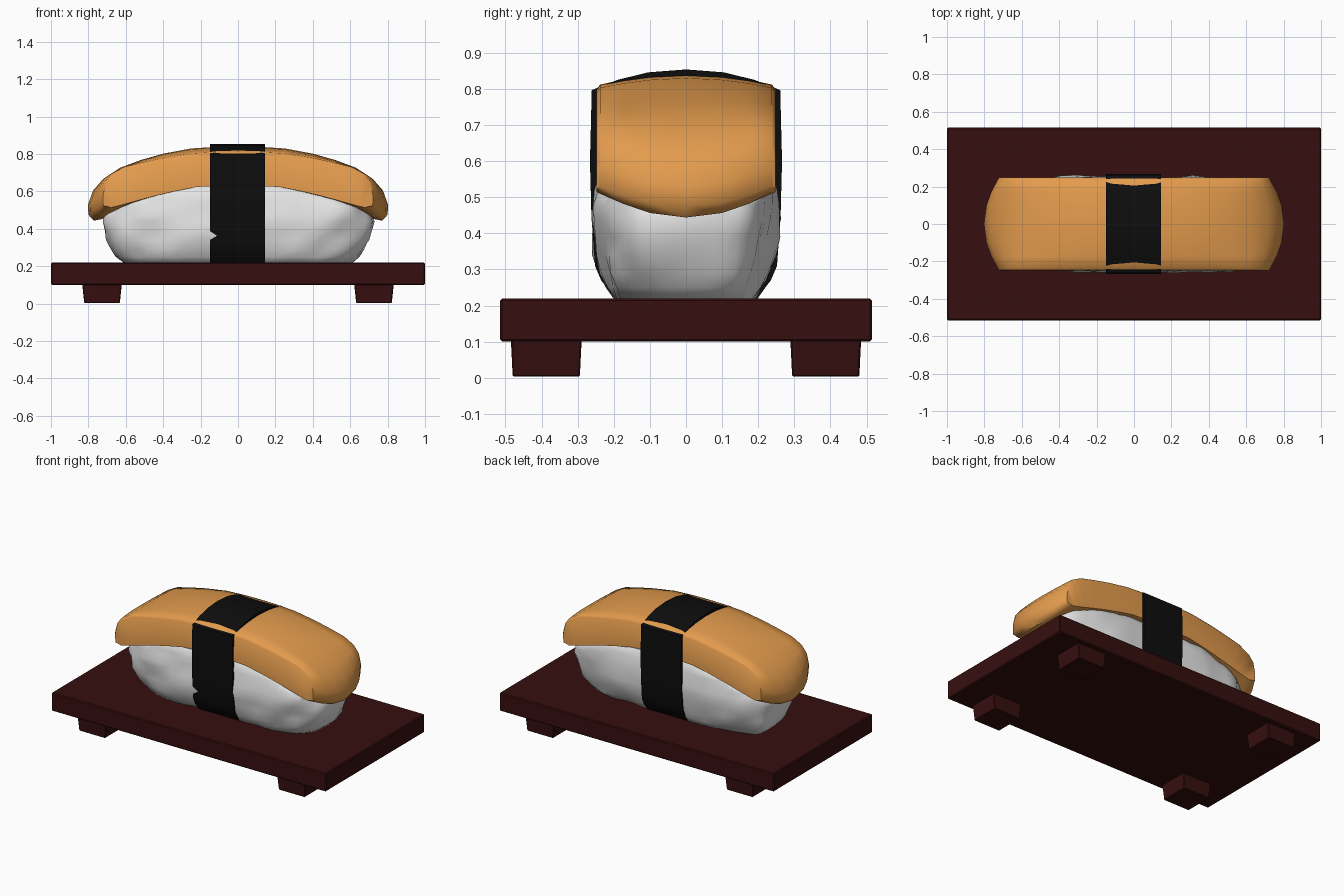
import bpy, bmesh, math
from mathutils import Vector, noise

if "Cube" in bpy.data.objects:
    bpy.data.objects.remove(bpy.data.objects["Cube"])


def material(name, rgb):
    m = bpy.data.materials.new(name)
    m.diffuse_color = (*rgb, 1)
    m.use_nodes = True
    m.node_tree.nodes["Principled BSDF"].inputs["Base Color"].default_value = m.diffuse_color
    return m


WOOD = material("dark red wood", (0.037, 0.0045, 0.0045))
RICE = material("rice white", (0.78, 0.78, 0.78))
ORANGE = material("topping orange", (0.77, 0.33, 0.075))
BLACK = material("seaweed black", (0.004, 0.004, 0.004))


def build(name, verts, faces, mat, angle=40, bevel=0):
    me = bpy.data.meshes.new(name)
    me.from_pydata(verts, [], faces)
    bm = bmesh.new()
    bm.from_mesh(me)
    bmesh.ops.remove_doubles(bm, verts=bm.verts, dist=1e-5)
    bmesh.ops.recalc_face_normals(bm, faces=bm.faces)
    if bevel:
        bmesh.ops.bevel(bm, geom=bm.edges[:], offset=bevel, segments=1, affect='EDGES')
    bm.to_mesh(me)
    bm.free()
    me.materials.append(mat)
    me.shade_smooth()
    me.set_sharp_from_angle(angle=math.radians(angle))
    ob = bpy.data.objects.new(name, me)
    bpy.context.collection.objects.link(ob)
    return ob


def slab(name, c, top, bottom, z0, z1, mat, bevel):
    """Box with separate half sizes at the top and the bottom."""
    v = [(c[0] + sx * h[0], c[1] + sy * h[1], z)
         for h, z in ((bottom, z0), (top, z1))
         for sx, sy in ((-1, -1), (1, -1), (1, 1), (-1, 1))]
    f = [(3, 2, 1, 0), (4, 5, 6, 7)] + [(i, (i + 1) % 4, 4 + (i + 1) % 4, 4 + i) for i in range(4)]
    return build(name, v, f, mat, 30, bevel)


def interp(table, x):
    for (a, p), (b, q) in zip(table, table[1:]):
        if x <= b:
            return p + (q - p) * (x - a) / (b - a)
    return table[-1][1]


# Serving board and four feet
slab("board", (0, 0), (1, 0.515), (1, 0.515), 0.10, 0.22, WOOD, 0.006)
for sx in (-1, 1):
    for sy in (-1, 1):
        slab("foot", (sx * 0.727, sy * 0.387), (0.106, 0.098), (0.095, 0.093),
             0.003, 0.105, WOOD, 0.004)

# Topping: arched slab, half profiles of top and underside in x, z
TOP = [(0, .84), (.12, .838), (.25, .83), (.4, .802), (.52, .768), (.63, .727), (.72, .668),
       (.775, .605), (.802, .53), (.80, .475)]
UNDER = [(0, .628), (.12, .628), (.22, .624), (.34, .598), (.45, .567), (.54, .535),
         (.62, .502), (.68, .475), (.73, .452), (.77, .444)]


def mirrored(half):
    return [(-x, z) for x, z in reversed(half[1:])] + half


top, under = mirrored(TOP), mirrored(UNDER)
N, T = len(top), [-1, -.96, -.7, -.4, 0, .4, .7, .96, 1]
verts = []
for row, is_top in ((top, 1), (under, 0)):
    for t in T:
        edge = abs(t) == 1
        for x, z in row:
            e = min(1, (abs(x) / .8) ** 4)
            nx = x * (1 - .10 * t * t * e)
            nz = z + .09 * t * t * e - is_top * t * t * .03 - is_top * edge * .012
            verts.append((nx, t * .248, nz))
M = len(T)
faces = []
for s in (0, 1):
    for j in range(M - 1):
        for i in range(N - 1):
            a = s * M * N + j * N + i
            faces.append((a, a + 1, a + N + 1, a + N))
for j in (0, M - 1):
    for i in range(N - 1):
        a = j * N + i
        faces.append((a, a + 1, a + 1 + M * N, a + M * N))
for i in (0, N - 1):
    for j in range(M - 1):
        a = j * N + i
        faces.append((a, a + N, a + N + M * N, a + M * N))
build("topping", verts, faces, ORANGE, 50)

# Rice: lumpy rounded block, half length and half width by height
LENGTH = [(.215, .60), (.25, .645), (.32, .685), (.44, .725), (.52, .72), (.60, .69), (.65, .6)]
WIDTH = [(.215, .19), (.25, .215), (.32, .245), (.44, .264), (.52, .255), (.60, .235), (.65, .2)]
levels, K = [.215, .25, .29, .34, .39, .44, .48, .52, .56, .60, .65], 56
verts, faces = [], []
for z in levels:
    for k in range(K):
        a = 2 * math.pi * k / K
        c, s = math.cos(a), math.sin(a)
        x = math.copysign(abs(c) ** .55, c) * interp(LENGTH, z)
        y = math.copysign(abs(s) ** .55, s) * interp(WIDTH, z)
        p = Vector((x, y, z))
        n = noise.noise(p * 7) * .022 + noise.noise(p * 15) * .010
        x += n * c
        y += n * math.copysign(abs(s) ** .5, s)
        y *= 1 - .06 * math.exp(-(x / .2) ** 2)
        verts.append((x, y, min(z, interp(UNDER, abs(x)) + .02)))
for j in range(len(levels) - 1):
    for k in range(K):
        a, b = j * K + k, j * K + (k + 1) % K
        faces.append((a, b, b + K, a + K))
top0 = (len(levels) - 1) * K
faces.append(tuple(range(K))[::-1])
# strips across the top follow the arch of the topping
for k in range(K // 2):
    q = [k, k + 1, (K - k - 1) % K, (K - k) % K]
    q = list(dict.fromkeys(q))
    if len(q) > 2:
        faces.append(tuple(top0 + i for i in q))
build("rice", verts, faces, RICE, 60)

# Seaweed band: strip over rice and topping with thin turned-in rims
half = [(.195, .218), (.235, .27), (.252, .31), (.262, .45), (.266, .6), (.261, .797),
        (.19, .825), (.105, .846), (0, .854)]
band = half + [(-y, z) for y, z in reversed(half[:-1])]
B = len(band)
verts = [(x, y * k, .22 + (z - .22) * k)
         for x, k in ((-.147, .93), (-.15, 1), (.145, 1), (.142, .93)) for y, z in band]
faces = [(r * B + i, r * B + i + 1, (r + 1) * B + i + 1, (r + 1) * B + i)
         for r in range(3) for i in range(B - 1)]
build("seaweed_band", verts, faces, BLACK, 35)
